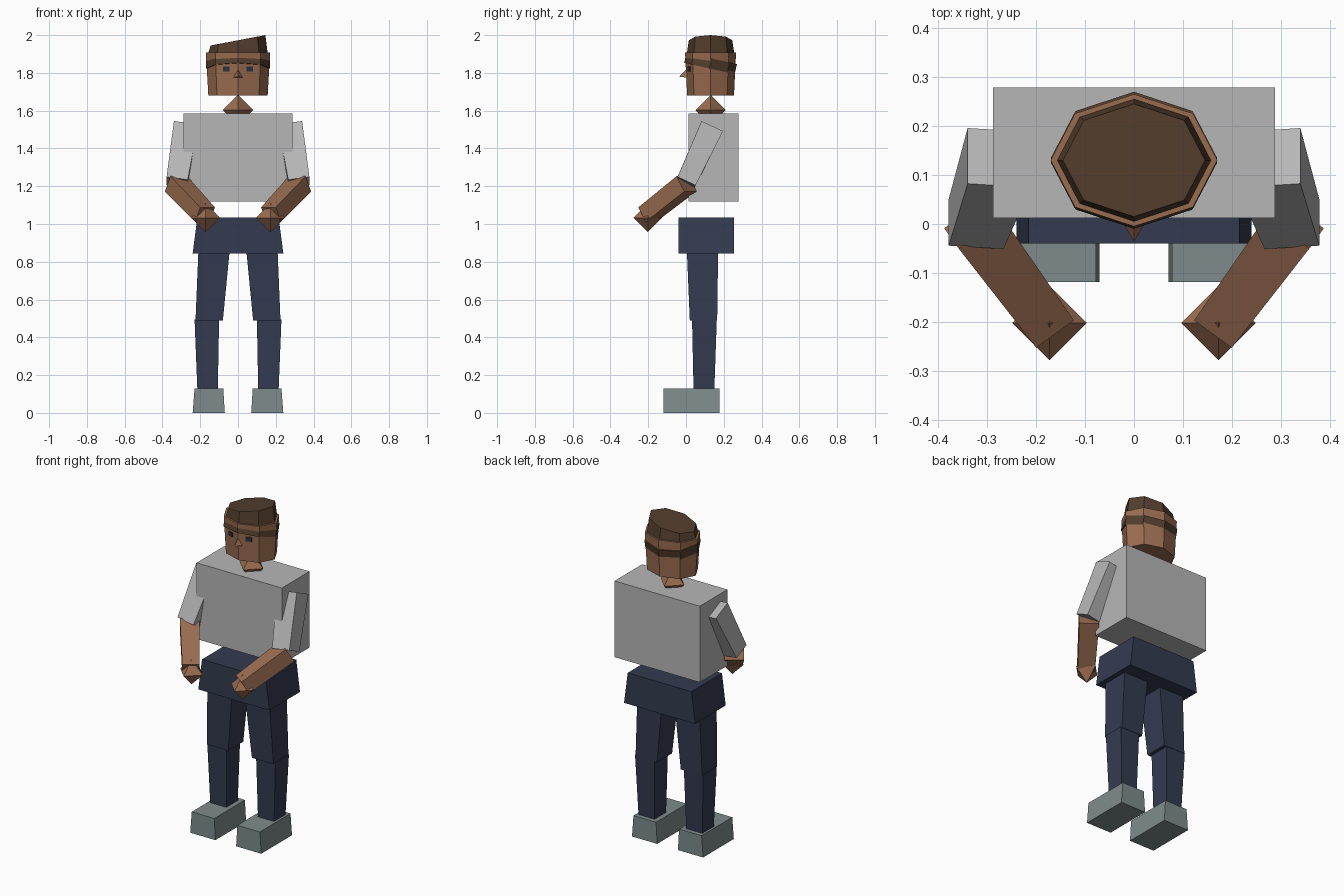
import bpy, bmesh, math
from mathutils import Vector, Matrix

if "Cube" in bpy.data.objects:
    bpy.data.objects.remove(bpy.data.objects["Cube"])


def material(name, rgb):
    m = bpy.data.materials.new(name)
    m.diffuse_color = (*rgb, 1)
    m.use_nodes = True
    m.node_tree.nodes["Principled BSDF"].inputs["Base Color"].default_value = m.diffuse_color
    return m


SKIN = material("skin", (0.32, 0.15, 0.08))
HAIR = material("dark hair", (0.085, 0.047, 0.026))
SHIRT = material("grey shirt", (0.47, 0.47, 0.47))
TROUSERS = material("navy trousers", (0.034, 0.044, 0.082))
SHOES = material("slate shoes", (0.21, 0.26, 0.26))
EYES = material("eye", (0.025, 0.032, 0.05))


def finish(name, bm, mat):
    bmesh.ops.recalc_face_normals(bm, faces=bm.faces)
    me = bpy.data.meshes.new(name)
    bm.to_mesh(me)
    bm.free()
    me.materials.append(mat)
    ob = bpy.data.objects.new(name, me)
    bpy.context.collection.objects.link(ob)
    return ob


def loft(name, lower, upper, mat):
    """Closed solid between two rings with equal point counts."""
    bm = bmesh.new()
    a = [bm.verts.new(p) for p in lower]
    b = [bm.verts.new(p) for p in upper]
    n = len(a)
    bm.faces.new(a)
    bm.faces.new(b)
    for i in range(n):
        j = (i + 1) % n
        bm.faces.new((a[i], a[j], b[j], b[i]))
    return finish(name, bm, mat)


def rect(x0, x1, y0, y1, z, s=1):
    return [(s * x0, y0, z), (s * x1, y0, z), (s * x1, y1, z), (s * x0, y1, z)]


def octagon(rx, ry, z, cy=0.13, slope=0.0):
    ring = []
    for i in range(8):
        t = i * math.pi / 4
        x = rx * math.cos(t)
        ring.append((x, cy + ry * math.sin(t), z + slope * x))
    return ring


def limb(name, p0, p1, size0, size1, side, mat, s):
    """Tapered square bar from p0 to p1, mirrored by s."""
    p0, p1 = Vector(p0), Vector(p1)
    d = (p1 - p0).normalized()
    u = Vector(side)
    u = (u - d * u.dot(d)).normalized()
    v = d.cross(u)
    rings = []
    for c, (w, h) in ((p0, size0), (p1, size1)):
        pts = [c + u * w / 2 * i + v * h / 2 * j
               for i, j in ((-1, -1), (1, -1), (1, 1), (-1, 1))]
        rings.append([(s * p.x, p.y, p.z) for p in pts])
    return loft(name, rings[0], rings[1], mat)


def diamond(name, centre, r, mat):
    bm = bmesh.new()
    bmesh.ops.create_uvsphere(bm, u_segments=4, v_segments=2, radius=r)
    bmesh.ops.translate(bm, verts=bm.verts, vec=centre)
    return finish(name, bm, mat)


# Body
loft("torso", rect(-.288, .288, .012, .278, 1.12), rect(-.288, .288, .012, .278, 1.585), SHIRT)
loft("hips", rect(-.24, .24, -.04, .255, .845), rect(-.215, .215, -.04, .255, 1.035), TROUSERS)
diamond("neck", (0, .13, 1.603), .08, SKIN)

# Head, slanted flat-top hair and tilted hair band
loft("head", octagon(.157, .124, 1.68), octagon(.17, .135, 1.907), SKIN)
loft("hair_top", octagon(.157, .125, 1.905), octagon(.145, .115, 1.9725, slope=.19), HAIR)
band = loft("hair_band", octagon(.169, .137, -.027, 0), octagon(.169, .137, .027, 0), HAIR)
band.data.transform(Matrix.Translation((0, .13, 1.85)) @ Matrix.Rotation(math.radians(-12.5), 4, 'X'))

# Nose: small pyramid
bm = bmesh.new()
nose = [bm.verts.new(p) for p in ((0, .005, 1.822), (-.024, .005, 1.775),
                                  (.024, .005, 1.775), (0, -.036, 1.78))]
for f in ((0, 1, 2), (0, 1, 3), (0, 2, 3), (1, 2, 3)):
    bm.faces.new([nose[i] for i in f])
finish("nose", bm, SKIN)

# Paired parts
for s, tag in ((-1, "right"), (1, "left")):
    # Eye plate lying on the slanted face
    eye = loft(tag + "_eye", rect(-.017, .017, -.004, .004, -.013),
               rect(-.017, .017, -.004, .004, .013), EYES)
    eye.data.transform(Matrix.Translation((s * .061, .0175, 1.82))
                       @ Matrix.Rotation(s * math.radians(18), 4, 'Z'))
    # Arm
    limb(tag + "_sleeve", (.275, .135, 1.51), (.322, 0, 1.22),
         (.13, .125), (.113, .105), (1, 0, 0), SHIRT, s)
    limb(tag + "_forearm", (.328, .003, 1.213), (.175, -.205, 1.05),
         (.11, .095), (.095, .09), (.81, -.58, 0), SKIN, s)
    diamond(tag + "_hand", (s * .172, -.202, 1.033), .076, SKIN)
    # Leg
    loft(tag + "_thigh", rect(.08, .225, .02, .165, .49, s),
         rect(.045, .21, .005, .17, .85, s), TROUSERS)
    loft(tag + "_shin", rect(.107, .215, .04, .15, .12, s),
         rect(.1, .23, .032, .163, .495, s), TROUSERS)
    loft(tag + "_shoe", rect(.07, .24, -.118, .178, 0, s),
         rect(.078, .23, -.118, .178, .13, s), SHOES)
